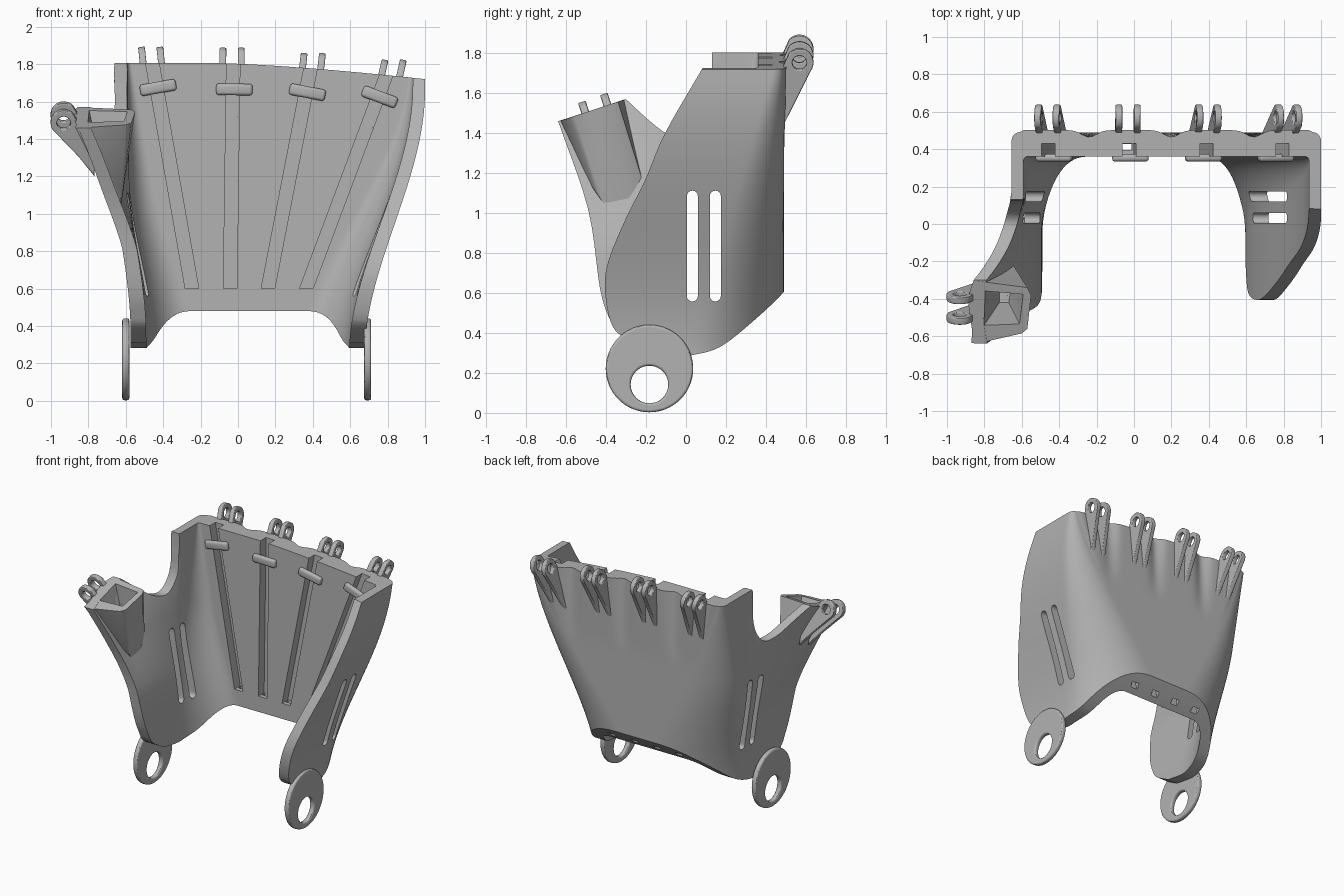
import bpy, bmesh, math
from mathutils import Vector, Matrix

if "Cube" in bpy.data.objects:
    bpy.data.objects.remove(bpy.data.objects["Cube"])

GREY = (0.45, 0.45, 0.45, 1)
plastic = bpy.data.materials.new("grey plastic")
plastic.use_nodes = True
plastic.diffuse_color = GREY
plastic.node_tree.nodes["Principled BSDF"].inputs["Base Color"].default_value = GREY


def add_object(name, data):
    ob = bpy.data.objects.new(name, data)
    bpy.context.scene.collection.objects.link(ob)
    data.materials.append(plastic)
    return ob


def from_bmesh(name, bm):
    bmesh.ops.recalc_face_normals(bm, faces=bm.faces)
    mesh = bpy.data.meshes.new(name)
    bm.to_mesh(mesh)
    bm.free()
    return add_object(name, mesh)


def hull(name, points):
    bm = bmesh.new()
    for p in points:
        bm.verts.new(p)
    bmesh.ops.convex_hull(bm, input=bm.verts[:])
    return from_bmesh(name, bm)


def prism(name, profile, x0, x1):
    """Extrude a (y, z) profile along x."""
    bm = bmesh.new()
    face = bm.faces.new([bm.verts.new((x0, y, z)) for y, z in profile])
    ext = bmesh.ops.extrude_face_region(bm, geom=[face])
    verts = [v for v in ext["geom"] if isinstance(v, bmesh.types.BMVert)]
    bmesh.ops.translate(bm, verts=verts, vec=(x1 - x0, 0, 0))
    return from_bmesh(name, bm)


def smooth_path(pts, steps=5):
    """Catmull-Rom curve through the points."""
    p = [Vector(q) for q in pts]
    p = [2 * p[0] - p[1]] + p + [2 * p[-1] - p[-2]]
    out = []
    for a, b, c, d in zip(p, p[1:], p[2:], p[3:]):
        for k in range(steps):
            t = k / steps
            out.append(0.5 * (2 * b + (c - a) * t + (2 * a - 5 * b + 4 * c - d) * t * t
                              + (3 * b - a - 3 * c + d) * t ** 3))
    return [tuple(q) for q in out] + [tuple(pts[-1])]


def bake(ob):
    mesh = bpy.data.meshes.new_from_object(ob.evaluated_get(bpy.context.evaluated_depsgraph_get()))
    ob.modifiers.clear()
    ob.data = mesh


def cut(ob, cutters):
    for c in cutters:
        mod = ob.modifiers.new("cut", 'BOOLEAN')
        mod.operation, mod.solver, mod.object = 'DIFFERENCE', 'EXACT', c
    bake(ob)


def circle(cx, cy, r, a0=0, a1=360, n=40):
    return [(cx + r * math.cos(math.radians(a0 + (a1 - a0) * i / n)),
             cy + r * math.sin(math.radians(a0 + (a1 - a0) * i / n))) for i in range(n)]


def plate(name, loops, thickness, matrix, bevel=0.006):
    """Flat plate from closed outlines; inner outlines become holes."""
    cu = bpy.data.curves.new(name, 'CURVE')
    cu.dimensions, cu.fill_mode = '2D', 'BOTH'
    cu.extrude, cu.bevel_depth, cu.offset = thickness / 2 - bevel, bevel, -bevel
    cu.bevel_resolution = 2
    for loop in loops:
        sp = cu.splines.new('POLY')
        sp.points.add(len(loop) - 1)
        for pt, (u, v) in zip(sp.points, loop):
            pt.co = (u, v, 0, 1)
        sp.use_cyclic_u = True
    tmp = bpy.data.objects.new(name + "_outline", cu)
    bpy.context.scene.collection.objects.link(tmp)
    mesh = bpy.data.meshes.new_from_object(tmp.evaluated_get(bpy.context.evaluated_depsgraph_get()))
    bpy.data.objects.remove(tmp)
    ob = add_object(name, mesh)
    ob.matrix_world = matrix
    return ob


def frame(origin, u, v):
    u, v = Vector(u).normalized(), Vector(v).normalized()
    m = Matrix((u, v, u.cross(v))).transposed().to_4x4()
    m.translation = origin
    return m


def clamp(t):
    return max(0.0, min(1.0, t))


def ease(t):
    t = clamp(t)
    return t * t * (3 - 2 * t)


# Palm shell: U-shaped sections lofted upwards
def left_x(y, z):
    flare = 0.22 * (max(0, min(z, 1.6) - 0.8) / 0.7) ** 1.4
    return -0.575 - 0.08 * ease((z - 0.38) / 0.82) - flare * clamp((0.13 - y) / 0.53)


def right_x(y, z):
    return 0.68 + 0.32 * ease(clamp((z - 0.28) / 1.46) ** 0.95)


def top_z(x):
    return 1.805 - 0.085 * (max(0, x + 0.1) / 1.1) ** 1.4


def section(z, inner):
    t = clamp((z - 0.3) / 1.5)
    wall = (0.085 - 0.02 * t) if inner else 0
    back = 0.36 if inner else 0.49
    # corner radii shrink with height; the outside is a broad arch at the bottom
    rx = 0.25 * (1 - t) + 0.02 if inner else 0.56 * (1 - t) + 0.04
    ry = 0.40 * (1 - t) + 0.02 if inner else 0.42 * (1 - t) + 0.05

    def side(fx, sign):
        ys = [-0.75 + (back - ry + 0.75) * i / 22 for i in range(22)]
        pts = [(fx(y, z) - sign * wall, y) for y in ys]
        for i in range(17):
            a = math.pi / 2 * i / 16
            y = back - ry + ry * math.sin(a)
            pts.append((fx(y, z) - sign * (wall + rx * (1 - math.cos(a))), y))
        return pts

    left, right = side(left_x, -1), side(right_x, 1)
    x0, x1 = left[-1][0], right[-1][0]
    mid = []
    for i in range(1, 60):
        x = x0 + (x1 - x0) * i / 60
        # shallow flutes between the knuckles
        dip = sum(math.exp(-((x - c) / 0.055) ** 2) for c in (-0.24, 0.2, 0.64))
        fade = 0 if inner else clamp((t - 0.65) / 0.35)
        mid.append((x, back + fade * (0.012 - 0.037 * dip)))
    return left + mid + right[::-1]


bm = bmesh.new()
rings = []
LEVELS = 40
for j in range(LEVELS + 1):
    t = j / LEVELS
    outline = section(0.15 + 1.65 * t, False) + section(0.15 + 1.65 * t, True)[::-1]
    rings.append([bm.verts.new((x, y, 0.15 + (top_z(x) - 0.15) * t)) for x, y in outline])
n = len(rings[0])
for a, b in zip(rings, rings[1:]):
    for i in range(n):
        k = (i + 1) % n
        bm.faces.new((a[i], a[k], b[k], b[i]))
for ring in (rings[0], rings[-1]):
    for i in range(n // 2 - 1):
        bm.faces.new((ring[i], ring[i + 1], ring[n - 2 - i], ring[n - 1 - i]))
palm = from_bmesh("palm_shell", bm)

# Side outlines of the two walls and the swept lower edge
heel = [(-0.38, 0.465), (-0.33, 0.39), (-0.2, 0.31)]
right_front = smooth_path([(0.085, 1.73), (-0.105, 1.4), (-0.205, 1.165), (-0.305, 0.965),
                           (-0.39, 0.755), (-0.405, 0.615)] + heel)
notch = smooth_path([(0.13, 1.7), (0.11, 1.5), (0.03, 1.38), (-0.08, 1.39), (-0.18, 1.46), (-0.3, 1.57)])
thumb_front = smooth_path([(-0.64, 1.46), (-0.49, 1.02), (-0.43, 0.62)] + heel)
outside = [(-0.2, 0.1), (-0.95, 0.1), (-0.95, 2)]
lower = smooth_path([(-0.2, 0.31), (-0.05, 0.285), (0.035, 0.29), (0.17, 0.33), (0.32, 0.445),
                     (0.49, 0.605), (0.7, 0.85)])
cutters = [prism("right_edge_cut", [(0.17, 2), (0.155, 1.85)] + right_front + outside, 0.3, 1.3),
           prism("left_edge_cut", [(0.13, 2)] + notch + thumb_front + outside, -1.3, -0.3),
           prism("lower_edge_cut", lower + [(0.7, 0.05), (-0.9, 0.05), (-0.9, 0.31)], -1.3, 1.3)]

# Strap slots through both walls
for y in (0.032, 0.147):
    r = 0.0275
    cutters.append(prism("slot_cut", circle(y, 1.085, r, 0, 180, 8) + [(y - r, 1.085)]
                         + circle(y, 0.585, r, 180, 360, 8) + [(y + r, 0.585)], -1.3, 1.3))

# Cord channels: open grooves that run out through the lower edge
channels = [(-0.246, -0.176), (-0.042, 0.0136), (0.16, 0.1935), (0.365, 0.375)]
for base, slope in channels:
    for z0, z1, y0, y1, w in ((0.6, 1.9, 0.3, 0.43, 0.036), (0.4, 0.65, 0.395, 0.428, 0.03)):
        cutters.append(hull("channel_cut", [(base + slope * (z - 0.6) + s * w, y, z)
                                            for z in (z0, z1) for y in (y0, y1) for s in (-1, 1)]))

# Thumb socket: tapered block with a funnel pocket
socket = hull("thumb_socket", [(-0.87, -0.635, 1.46), (-0.82, -0.635, 1.46), (-0.79, -0.59, 1.475),
                               (-0.60, -0.585, 1.476), (-0.57, -0.56, 1.485), (-0.55, -0.38, 1.545),
                               (-0.57, -0.34, 1.557), (-0.84, -0.305, 1.57), (-0.70, -0.47, 1.12),
                               (-0.625, -0.46, 1.12), (-0.625, -0.41, 1.045), (-0.625, -0.28, 1.05),
                               (-0.645, -0.22, 1.17), (-0.69, -0.23, 1.17)])
pocket = hull("pocket_cut", [(-0.82, -0.57, 1.56), (-0.60, -0.56, 1.56), (-0.58, -0.38, 1.61),
                             (-0.81, -0.36, 1.62), (-0.72, -0.42, 1.2), (-0.67, -0.42, 1.2),
                             (-0.66, -0.36, 1.2), (-0.72, -0.35, 1.2)])
cutters.append(pocket)
cut(palm, cutters)
cut(socket, [pocket])
for c in cutters:
    bpy.data.objects.remove(c)

# Clips bridging the channels
for (base, slope), z in zip(channels, (1.675, 1.665, 1.65, 1.625)):
    bm = bmesh.new()
    bmesh.ops.create_cube(bm, size=1, matrix=Matrix.Diagonal((0.195, 0.04, 0.062, 1)))
    bmesh.ops.bevel(bm, geom=bm.edges[:], offset=0.016, segments=3, affect='EDGES', profile=0.5)
    clip = from_bmesh("channel_clip", bm)
    clip.matrix_world = (Matrix.Translation((base + slope * (z - 0.6) + 0.008, 0.354, z))
                         @ Matrix.Rotation(math.atan(slope), 4, 'Y'))

# Knuckle hinge lugs along the back of the top edge, leaning with the channels
ring = circle(0, 0, 0.07, -35, 145, 24)
hole = circle(0, 0, 0.036, n=24)
knuckle_tail = [(-0.1, -0.06), (-0.14, -0.3), (-0.11, -0.47), (-0.075, -0.31)]
for (base, slope), x, z in zip(channels, (-0.46, -0.032, 0.395, 0.82), (1.823, 1.818, 1.79, 1.755)):
    for s in (-1, 1):
        plate("knuckle_lug", [ring + knuckle_tail, hole], 0.036,
              frame((x + s * 0.049, 0.568, z), (0, 1, 0), (0.6 * slope, 0, 1)))

# Thumb hinge lugs
thumb_tail = [(-0.1, -0.04), (-0.165, -0.2), (-0.165, -0.3), (-0.08, -0.19)]
for y, z in ((-0.5, 1.49), (-0.39, 1.53)):
    plate("thumb_lug", [ring + thumb_tail, hole], 0.04,
          frame((-0.932, y, z), (-1, 0, 0), (0, -0.308, 0.951)))

# Wrist hinge discs with an offset hole
for name, x in (("left_wrist_disc", 0.693), ("right_wrist_disc", -0.6)):
    plate(name, [circle(0, 0, 0.219, n=64), circle(0, -0.08, 0.094)], 0.038,
          frame((x, -0.183, 0.222), (0, 1, 0), (0, 0, 1)), 0.012)

# Smooth shading with crisp edges
bpy.ops.object.select_all(action='DESELECT')
for ob in bpy.context.scene.objects:
    if ob.type == 'MESH' and plastic.name in ob.data.materials:
        ob.select_set(True)
        bpy.context.view_layer.objects.active = ob
bpy.ops.object.shade_smooth_by_angle(angle=math.radians(30))
